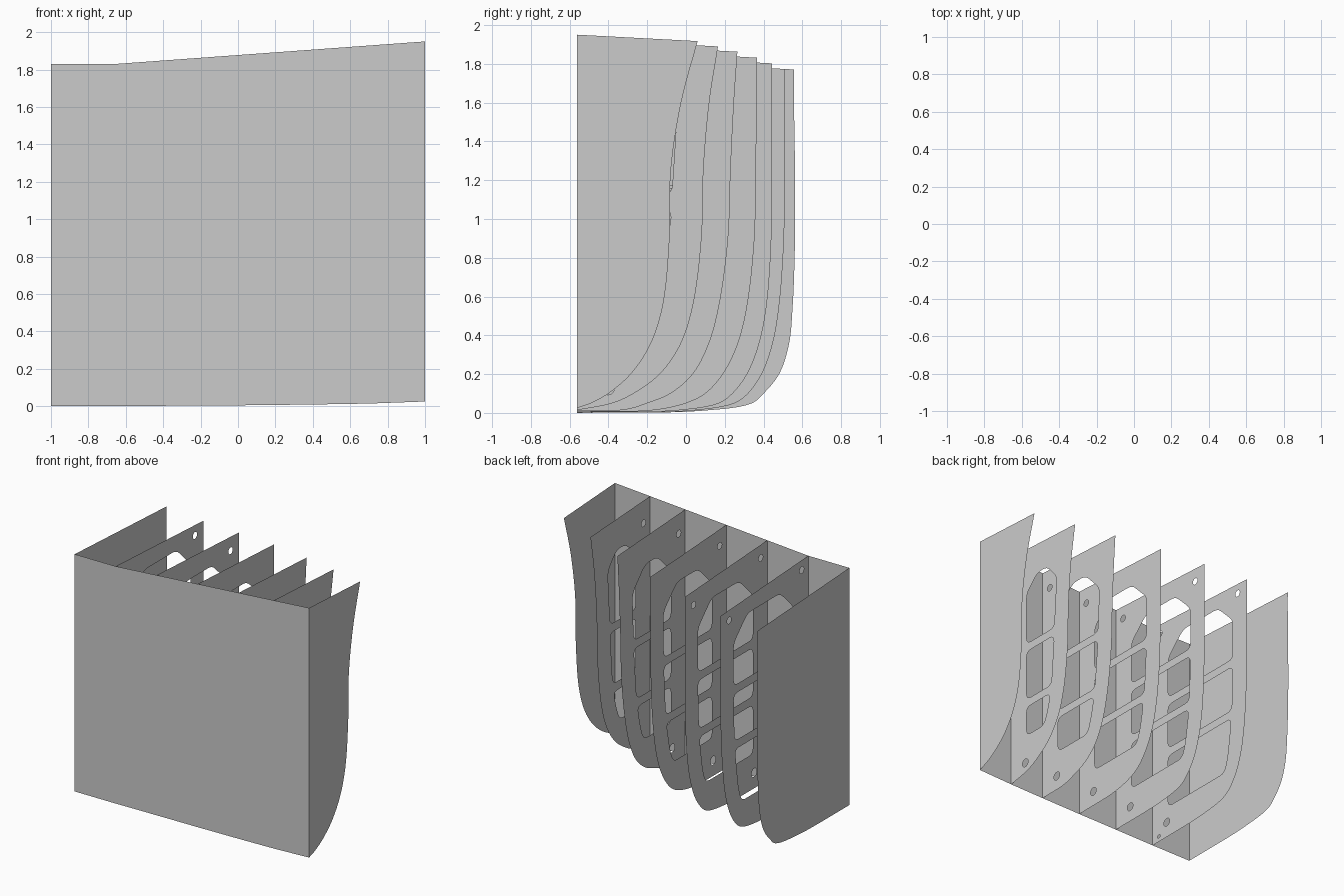
import bpy, bmesh, math
from mathutils import Vector

if "Cube" in bpy.data.objects:
    bpy.data.objects.remove(bpy.data.objects["Cube"])

Y0 = -0.562                                   # centre plane of the hull
LEVELS = [.05, .1, .2, .35, .55, .9, 1.25, 1.6]
# station: x, keel height, half-breadths at LEVELS plus one at the deck edge
STATIONS = [
    (1.0, .025, [-.49, -.40, -.285, -.185, -.12, -.085, -.078, -.025, .06]),
    (.70, .014, [-.38, -.27, -.135, -.03, .035, .08, .09, .12, .165]),
    (.40, .009, [-.20, -.08, .035, .115, .17, .217, .23, .247, .265]),
    (.05, .005, [0, .10, .19, .265, .315, .353, .36, .365, .366]),
    (-.30, .003, [.17, .24, .315, .375, .415, .44, .443, .443, .443]),
    (-.65, 0, [.25, .32, .39, .445, .48, .505, .508, .508, .508]),
    (-1.0, 0, [.34, .40, .48, .53, .55, .562, .562, .557, .557]),
]


def deck_z(x, y=Y0):
    return 1.83 + max(0, x + .65) * .12 / 1.65 - .053 * (y - Y0)


def smooth(pts, n=6):
    """Centripetal spline through 2D points."""
    p = [Vector(q) for q in pts]
    p = [2 * p[0] - p[1]] + p + [2 * p[-1] - p[-2]]
    out = []
    for a, b, c, d in zip(p, p[1:], p[2:], p[3:]):
        t0 = 0
        t1 = (b - a).length ** .5
        t2 = t1 + (c - b).length ** .5
        t3 = t2 + (d - c).length ** .5
        for i in range(n):
            t = t1 + (t2 - t1) * i / n
            a1 = a.lerp(b, (t - t0) / (t1 - t0))
            a2 = b.lerp(c, (t - t1) / (t2 - t1))
            a3 = c.lerp(d, (t - t2) / (t3 - t2))
            b1 = a1.lerp(a2, (t - t0) / (t2 - t0))
            b2 = a2.lerp(a3, (t - t1) / (t3 - t1))
            out.append(b1.lerp(b2, (t - t1) / (t2 - t1)))
    return out + [p[-2]]


def rounded(pts, r=.05, n=4):
    """Round every corner of a closed polygon."""
    p = [Vector(q) for q in pts]
    out = []
    for i, b in enumerate(p):
        a, c = p[i - 1], p[(i + 1) % len(p)]
        s = b + (a - b).normalized() * min(r, .4 * (a - b).length)
        e = b + (c - b).normalized() * min(r, .4 * (c - b).length)
        for k in range(n + 1):
            t = k / n
            out.append(s.lerp(b, t).lerp(b.lerp(e, t), t))
    return out


def circle(y, z, r, n=16):
    return [Vector((y + r * math.cos(2 * math.pi * i / n),
                    z + r * math.sin(2 * math.pi * i / n))) for i in range(n)]


def plate(name, loops, place):
    """Flat sheet from an outer loop plus hole loops."""
    bm = bmesh.new()
    edges = []
    for loop in loops:
        vs = [bm.verts.new(place(q)) for q in loop]
        edges += [bm.edges.new((vs[i - 1], vs[i])) for i in range(len(vs))]
    bmesh.ops.triangle_fill(bm, use_beauty=True, use_dissolve=False, edges=edges)
    bmesh.ops.recalc_face_normals(bm, faces=bm.faces)
    me = bpy.data.meshes.new(name)
    bm.to_mesh(me)
    bm.free()
    bpy.context.collection.objects.link(bpy.data.objects.new(name, me))


def hull_curve(x, keel, ys):
    pts = [(Y0, keel)]
    if ys[0] > -.3:                           # flat of bottom
        pts.append((Y0 + .7 * (ys[0] - Y0), keel + .2 * (.05 - keel)))
    pts += list(zip(ys, LEVELS)) + [(ys[-1], deck_z(x, ys[-1]))]
    return smooth(pts)


def breadth(curve, z):
    for a, b in zip(curve, curve[1:]):
        if a.y <= z <= b.y and b.y > a.y:
            return a.x + (b.x - a.x) * (z - a.y) / (b.y - a.y)
    return curve[-1].x


def lightening_holes(x, curve):
    f = (.7 - x) / 1.35                       # 0 at forward frame, 1 at aft frame
    rib_hi, rib_lo = 1.09 + .05 * f, .62 + .09 * f
    zb, zt = .35 - .10 * f, 1.67
    yi = Y0 + .175

    def yo(z):
        return breadth(curve, z) - .16
    h = .033                                  # half width of cross ribs
    c = min(.17, .35 * (yo(zt) - yi))
    top = [(yi, rib_hi + h), (yo(rib_hi + h), rib_hi + h), (yo(zt - c), zt - c),
           (yo(zt) - c, zt), (yi + c, zt), (yi, zt - c)]
    mid = [(yi, rib_lo + h), (yo(rib_lo + h), rib_lo + h),
           (yo(rib_hi - h), rib_hi - h), (yi, rib_hi - h)]
    low = [(yi, zb), (yo(zb), zb), (yo(zb + .12), zb + .12),
           (yo(rib_lo - h), rib_lo - h), (yi, rib_lo - h)]
    holes = [rounded(q) for q in (top, mid, low)]
    # small round holes
    holes += [circle(Y0 + .08, 1.75, .026), circle(Y0 + .16, .125, .032)]
    if x < -.2:
        holes.append(circle(curve[-1].x - .105, 1.70, .026))
    if x < -.6:
        holes.append(circle(Y0 + .07, .045, .014))
    return holes


# cross frames: solid end bulkheads, pierced frames between
for i, (x, keel, ys) in enumerate(STATIONS):
    curve = hull_curve(x, keel, ys)
    outline = curve + [Vector((Y0, deck_z(x)))]
    solid = i in (0, len(STATIONS) - 1)
    holes = [] if solid else lightening_holes(x, curve)
    name = f"end_bulkhead_{i}" if solid else f"frame_{i}"
    plate(name, [outline] + holes, lambda q, x=x: (x, q.x, q.y))

# centre plane bulkhead along the keel
keel_line = [Vector((s[0], s[1])) for s in STATIONS]
deck_line = [Vector((s[0], deck_z(s[0]))) for s in reversed(STATIONS)]
plate("centre_bulkhead", [keel_line + deck_line], lambda q: (q.x, Y0, q.y))
